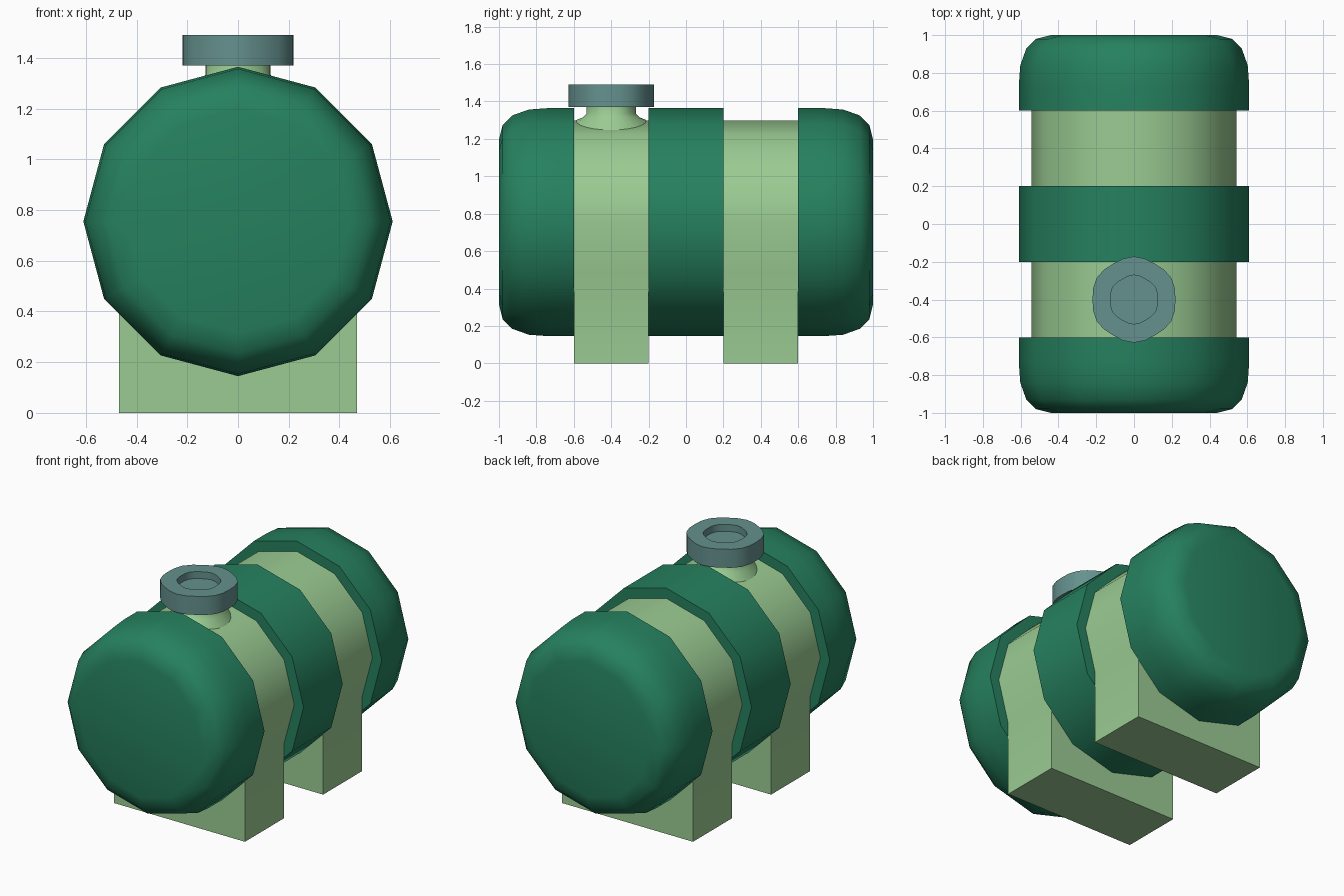
import bpy, bmesh, math

if "Cube" in bpy.data.objects:
    bpy.data.objects.remove(bpy.data.objects["Cube"])

def material(name, col):
    m = bpy.data.materials.new(name)
    m.diffuse_color = (*col, 1)
    m.use_nodes = True
    m.node_tree.nodes["Principled BSDF"].inputs["Base Color"].default_value = m.diffuse_color
    return m

DARK = material("dark green", (0.019, 0.22, 0.115))
LIGHT = material("light green", (0.325, 0.60, 0.29))
TEAL = material("grey teal", (0.13, 0.285, 0.27))
CZ = 0.755  # height of the tank axis

def loft(name, rings, mat, angle=40):
    """Skin a list of equal-length point rings and close both ends."""
    bm = bmesh.new()
    vs = [[bm.verts.new(p) for p in r] for r in rings]
    n = len(vs[0])
    for a, b in zip(vs, vs[1:]):
        for i in range(n):
            j = (i + 1) % n
            bm.faces.new((a[i], a[j], b[j], b[i]))
    bm.faces.new(vs[0])
    bm.faces.new(vs[-1])
    bmesh.ops.recalc_face_normals(bm, faces=bm.faces)
    me = bpy.data.meshes.new(name)
    bm.to_mesh(me)
    bm.free()
    me.materials.append(mat)
    ob = bpy.data.objects.new(name, me)
    bpy.context.collection.objects.link(ob)
    bpy.ops.object.select_all(action='DESELECT')
    ob.select_set(True)
    bpy.context.view_layer.objects.active = ob
    bpy.ops.object.shade_smooth_by_angle(angle=math.radians(angle))
    return ob

def tank_ring(r, y):
    return [(r * math.sin(i * math.pi / 6), y, CZ + r * math.cos(i * math.pi / 6))
            for i in range(12)]

# Dark tank sections: rounded ends and middle band
end = [(0.61, 0.6), (0.61, 0.73), (0.602, 0.84), (0.57, 0.93), (0.52, 0.98), (0.44, 1.0)]
for side, label in ((-1, "front"), (1, "back")):
    loft(label + "_tank_end", [tank_ring(r, side * y) for r, y in end], DARK)
loft("middle_tank_band", [tank_ring(0.61, -0.2), tank_ring(0.61, 0.2)], DARK)

# Light saddles: recessed band on top running straight down into a block foot
R = 0.543
def saddle_ring(y):
    pts = []
    for i in range(-4, 5):
        a = i * math.pi / 6
        pts.append((R * math.sin(a), y, CZ + R * math.cos(a)))
    w = pts[-1][0]
    return pts + [(w, y, 0), (-w, y, 0)]

for y, label in ((-0.4, "front"), (0.4, "back")):
    loft(label + "_saddle", [saddle_ring(y - 0.2), saddle_ring(y + 0.2)], LIGHT)

# Round rings around the filler, slightly six-sided
def filler_ring(r, z, lobe=0.0, drop=0.0):
    pts = []
    for i in range(24):
        a = i * math.pi / 12
        q = r * (1 + lobe * math.cos(6 * a))
        x = q * math.sin(a)
        pts.append((x, -0.4 + q * math.cos(a), z - drop * abs(x)))
    return pts

# Filler neck flaring into the saddle
loft("filler_neck", [filler_ring(0.195, 1.29, 0, 0.268), filler_ring(0.185, 1.302, 0, 0.268),
                     filler_ring(0.15, 1.316, 0, 0.1), filler_ring(0.13, 1.335, 0.02),
                     filler_ring(0.13, 1.38, 0.02)], LIGHT, 60)

# Filler cap with a shallow recess
loft("filler_cap", [filler_ring(0.224, 1.37, 0.02), filler_ring(0.224, 1.49, 0.02),
                    filler_ring(0.127, 1.49, 0.025), filler_ring(0.127, 1.445, 0.025)], TEAL)
